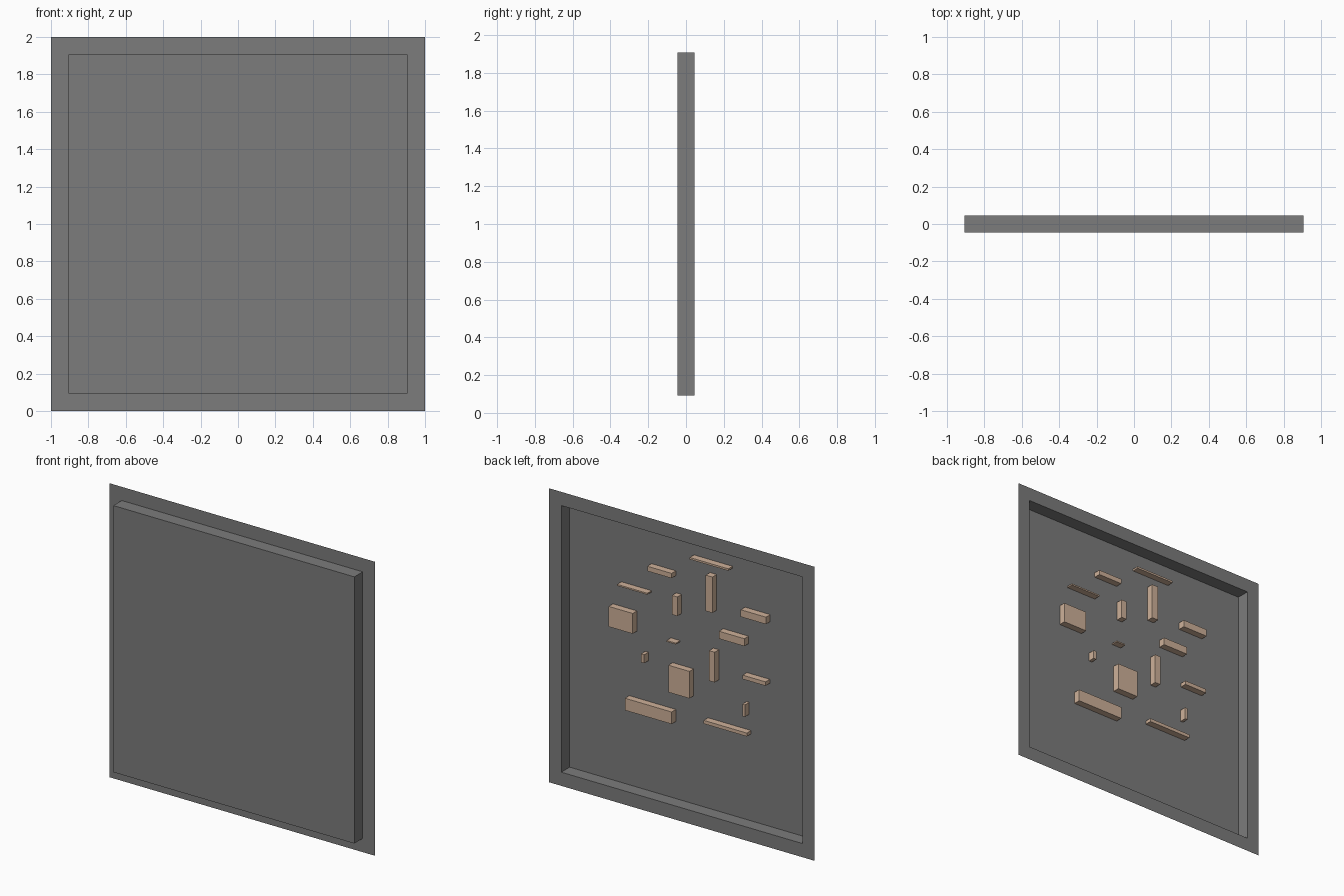
import bpy, bmesh

if "Cube" in bpy.data.objects:
    bpy.data.objects.remove(bpy.data.objects["Cube"])

DEPTH = 0.045    # half depth of the tray
INNER = 0.907    # half size of the recess
BLOCK_FRONT = 0.002


def material(name, color):
    mat = bpy.data.materials.new(name)
    mat.diffuse_color = (*color, 1)
    mat.use_nodes = True
    mat.node_tree.nodes["Principled BSDF"].inputs["Base Color"].default_value = mat.diffuse_color
    return mat


def add_object(name, bm, mat):
    mesh = bpy.data.meshes.new(name)
    bm.to_mesh(mesh)
    bm.free()
    mesh.materials.append(mat)
    obj = bpy.data.objects.new(name, mesh)
    bpy.context.collection.objects.link(obj)
    return obj


dark = material("dark_grey", (0.2, 0.2, 0.2))
tan = material("tan", (0.62, 0.44, 0.32))

# Tray: thin sheet with a rear flange, four walls and a front plate
bm = bmesh.new()


def square(half, y):
    return [bm.verts.new((sx * half, y, 1 + sz * half))
            for sx, sz in ((-1, -1), (1, -1), (1, 1), (-1, 1))]


rings = [square(1, DEPTH), square(INNER, DEPTH), square(INNER, -DEPTH)]
for a, b in zip(rings, rings[1:]):
    for i in range(4):
        j = (i + 1) % 4
        bm.faces.new((a[i], a[j], b[j], b[i]))
bm.faces.new(rings[-1])
bmesh.ops.recalc_face_normals(bm, faces=bm.faces)
add_object("tray_panel", bm, dark)

# Raised blocks on the inside of the plate: x min, x max, z min, z max
blocks = [
    (-0.32, -0.029, 1.775, 1.788), (0.107, 0.29, 1.61, 1.643),
    (0.29, 0.517, 1.449, 1.459), (0.40, 0.581, 1.154, 1.292),
    (0.064, 0.104, 1.364, 1.494), (-0.20, -0.15, 1.456, 1.70),
    (-0.603, -0.413, 1.487, 1.535), (-0.44, -0.249, 1.294, 1.345),
    (0.075, 0.145, 1.168, 1.177), (0.314, 0.337, 0.976, 1.034),
    (-0.027, 0.132, 0.828, 1.012), (-0.217, -0.175, 0.988, 1.193),
    (-0.60, -0.427, 1.067, 1.094), (-0.445, -0.425, 0.814, 0.896),
    (0.107, 0.458, 0.618, 0.70), (-0.459, -0.135, 0.685, 0.708),
]
y0, y1 = -DEPTH + 0.001, BLOCK_FRONT
for n, (x0, x1, z0, z1) in enumerate(blocks, 1):
    bm = bmesh.new()
    bmesh.ops.create_cube(bm, size=1)
    bmesh.ops.scale(bm, vec=(x1 - x0, y1 - y0, z1 - z0), verts=bm.verts)
    bmesh.ops.translate(bm, vec=((x0 + x1) / 2, (y0 + y1) / 2, (z0 + z1) / 2),
                        verts=bm.verts)
    add_object(f"raised_block_{n:02d}", bm, tan)
